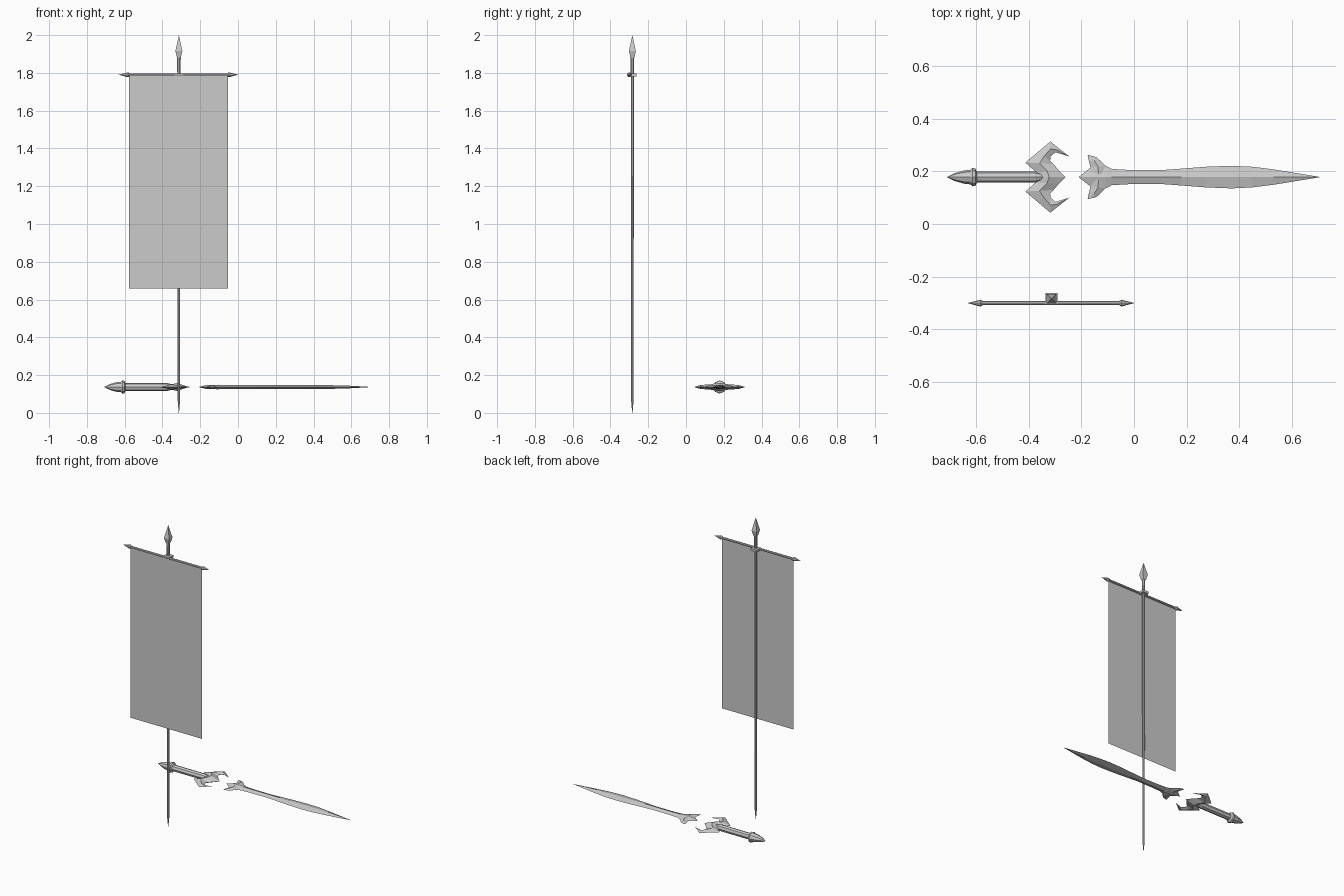
import bpy, bmesh
from math import cos, sin, pi
from mathutils import Vector

if "Cube" in bpy.data.objects:
    bpy.data.objects.remove(bpy.data.objects["Cube"])


def make_object(name, bm, loc):
    bmesh.ops.remove_doubles(bm, verts=bm.verts, dist=1e-5)
    bmesh.ops.recalc_face_normals(bm, faces=bm.faces)
    me = bpy.data.meshes.new(name)
    bm.to_mesh(me)
    bm.free()
    ob = bpy.data.objects.new(name, me)
    ob.location = loc
    bpy.context.collection.objects.link(ob)
    return ob


def lathe(name, loc, axis, profile, sides, turn=0.0):
    """Turn (position, radius) pairs around the x or z axis."""
    bm = bmesh.new()
    rings = []
    for t, r in profile:
        ring = []
        for i in range(sides):
            a = 2 * pi * i / sides + turn
            u, v = max(r, 1e-4) * cos(a), max(r, 1e-4) * sin(a)
            ring.append(bm.verts.new((t, u, v) if axis == 'x' else (u, v, t)))
        rings.append(ring)
    for a, b in zip(rings, rings[1:]):
        for i in range(sides):
            j = (i + 1) % sides
            bm.faces.new((a[i], a[j], b[j], b[i]))
    bm.faces.new(rings[0])
    bm.faces.new(rings[-1])
    return make_object(name, bm, loc)


def ridged_strip(name, loc, stations, mirror=False):
    """Sharp-edged strip with a raised middle; station = (left, right, height)."""
    bm = bmesh.new()
    rows = []
    for left, right, h in stations:
        l, r = Vector((*left, 0)), Vector((*right, 0))
        m, up = (l + r) / 2, Vector((0, 0, h))
        rows.append([bm.verts.new(p) for p in (l, m + up, r, m - up)])
    for a, b in zip(rows, rows[1:]):
        for i in range(4):
            j = (i + 1) % 4
            bm.faces.new((a[i], a[j], b[j], b[i]))
    bmesh.ops.dissolve_degenerate(bm, edges=bm.edges, dist=1e-5)
    ob = make_object(name, bm, loc)
    if mirror:
        mod = ob.modifiers.new("mirror", 'MIRROR')
        mod.use_axis = (False, True, False)
    return ob


# Banner pole with square spear head
PX, PY = -0.313, -0.284
lathe("pole", (PX, PY, 0), 'z',
      [(0, 0.001), (0.06, 0.0065), (0.5, 0.0075), (1.79, 0.009), (1.885, 0.011)], 8, pi / 8)
lathe("spear_head", (PX, PY, 0), 'z',
      [(1.88, 0.014), (1.915, 0.026), (2.0, 0)], 4, pi / 4)
lathe("pole_collar", (PX, PY, 0), 'z',
      [(1.782, 0.031), (1.797, 0.031)], 4, pi / 4)

# Crossbar with pointed ends
half = [(0.317, 0), (0.267, 0.013), (0.258, 0.0075)]
lathe("crossbar", (-0.315, -0.30, 1.79), 'x',
      [(-t, r) for t, r in half] + half[::-1], 8)

# Hanging cloth, a single flat sheet
bm = bmesh.new()
bm.faces.new([bm.verts.new((x, 0, z)) for x, z in
              ((-0.578, 0.658), (-0.052, 0.658), (-0.052, 1.788), (-0.578, 1.788))])
make_object("banner_cloth", bm, (0, -0.302, 0))

# Sword handle: pommel, collar and grip
S = (0, 0.178, 0.137)
lathe("pommel", S, 'x',
      [(-0.71, 0), (-0.68, 0.015), (-0.645, 0.025), (-0.618, 0.028)], 8)
lathe("handle_collar", S, 'x',
      [(-0.62, 0.028), (-0.612, 0.035), (-0.602, 0.033), (-0.596, 0.021)], 8)
lathe("grip", S, 'x', [(-0.61, 0.021), (-0.375, 0.021), (-0.31, 0.004)], 8)

# Hooked guard, mirrored about the sword axis
ridged_strip("guard", S, [
    ((-0.385, 0), (-0.26, 0), 0.021),
    ((-0.374, 0.021), (-0.285, 0.025), 0.019),
    ((-0.412, 0.055), (-0.305, 0.049), 0.013),
    ((-0.365, 0.095), (-0.318, 0.062), 0.012),
    ((-0.317, 0.135), (-0.317, 0.078), 0.009),
    ((-0.29, 0.113), (-0.298, 0.094), 0.005),
    ((-0.245, 0.078), (-0.245, 0.078), 0)], mirror=True)

# Leaf-shaped blade with a centre ridge
outline = [(-0.21, 0, 0), (-0.165, 0.036, 0.011), (-0.105, 0.042, 0.012),
           (-0.085, 0.031, 0.011), (-0.02, 0.027, 0.01), (0.1, 0.026, 0.01),
           (0.18, 0.032, 0.01), (0.27, 0.039, 0.01), (0.37, 0.043, 0.01),
           (0.45, 0.039, 0.01), (0.53, 0.029, 0.009), (0.61, 0.016, 0.006),
           (0.708, 0, 0)]
ridged_strip("blade", S, [((x, w), (x, -w), h) for x, w, h in outline])

# Horns at the root of the blade
ridged_strip("blade_horns", S, [
    ((-0.17, 0.012), (-0.10, 0.012), 0.012),
    ((-0.165, 0.036), (-0.108, 0.043), 0.010),
    ((-0.171, 0.06), (-0.13, 0.064), 0.007),
    ((-0.176, 0.084), (-0.143, 0.076), 0)], mirror=True)
